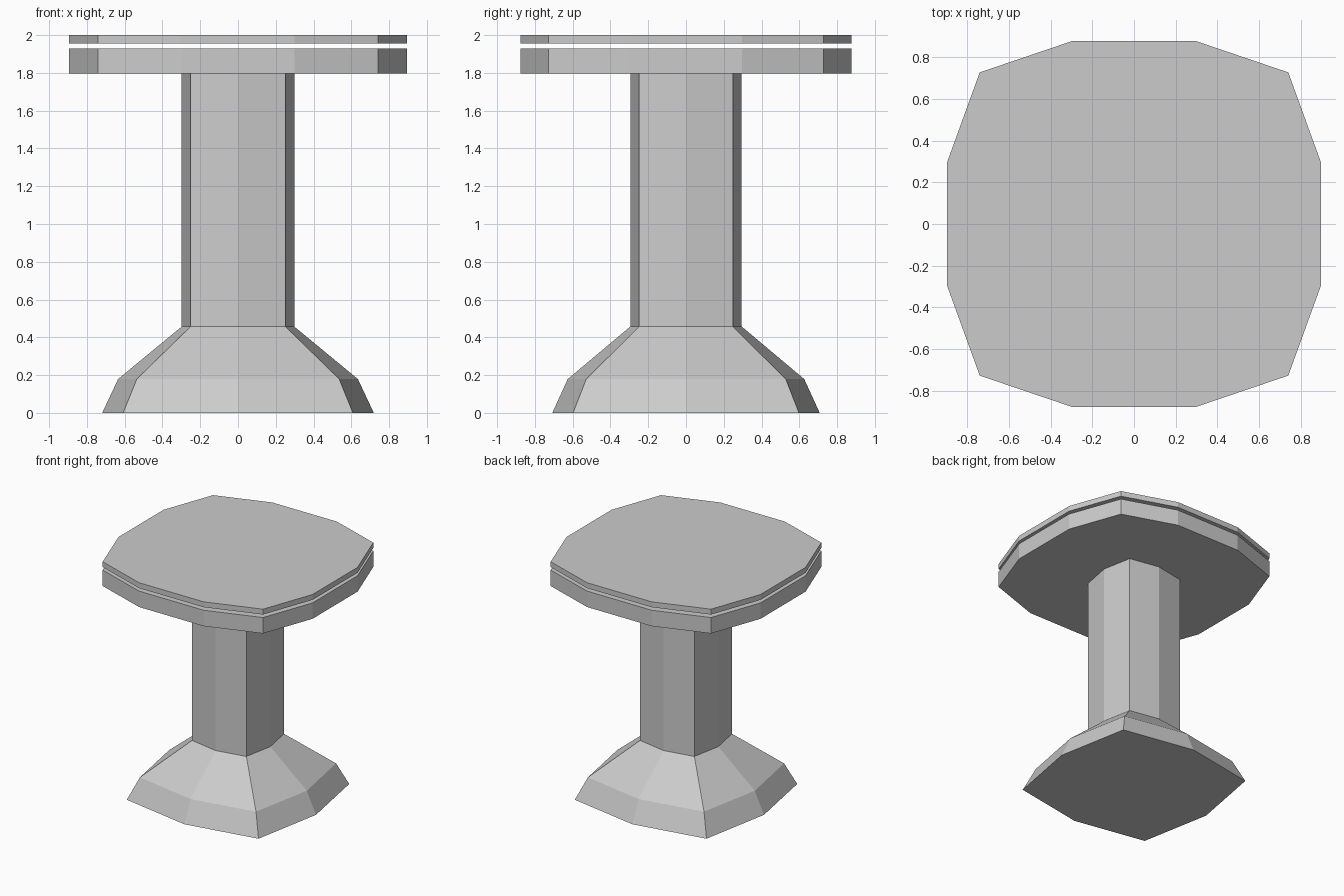
import bpy, bmesh

if "Cube" in bpy.data.objects:
    bpy.data.objects.remove(bpy.data.objects["Cube"])


def ring(quadrant):
    """Mirror first-quadrant points (counter-clockwise from +x) into a closed outline."""
    left = [(-x, y) for x, y in reversed(quadrant)]
    upper = quadrant + [p for p in left if p not in quadrant]
    lower = [(-x, -y) for x, y in upper]
    outline = []
    for x, y in upper + lower:
        p = (x + 0.0, y + 0.0)
        if p not in outline:
            outline.append(p)
    return outline


def loft(name, levels):
    """Skin a stack of (z, outline) levels and cap both ends."""
    bm = bmesh.new()
    rows = [[bm.verts.new((x, y, z)) for x, y in pts] for z, pts in levels]
    for a, b in zip(rows, rows[1:]):
        n = len(a)
        for i in range(n):
            j = (i + 1) % n
            bm.faces.new((a[i], a[j], b[j], b[i]))
    bm.faces.new(rows[0][::-1])
    bm.faces.new(rows[-1])
    bmesh.ops.recalc_face_normals(bm, faces=bm.faces)
    mesh = bpy.data.meshes.new(name)
    bm.to_mesh(mesh)
    bm.free()
    obj = bpy.data.objects.new(name, mesh)
    bpy.context.collection.objects.link(obj)
    return obj


def bulged_square(mx, my, cx, cy):
    """Eight-sided outline: side midpoints pushed out past the corners."""
    return ring([(mx, 0), (cx, cy), (0, my)])


# Flared foot
foot_top = bulged_square(0.298, 0.295, 0.251, 0.248)
loft("flared_foot", [
    (0.0, bulged_square(0.719, 0.708, 0.608, 0.598)),
    (0.179, bulged_square(0.635, 0.626, 0.536, 0.528)),
    (0.457, foot_top),
])

# Straight column
loft("column", [(0.457, foot_top), (1.797, foot_top)])

# Twelve-sided seat slab and the thin cushion panel floating above it
seat_outline = ring([(0.896, 0.297), (0.74, 0.727), (0.298, 0.877)])
loft("seat_slab", [(1.797, seat_outline), (1.93, seat_outline)])
loft("seat_top_panel", [(1.955, seat_outline), (2.0, seat_outline)])
